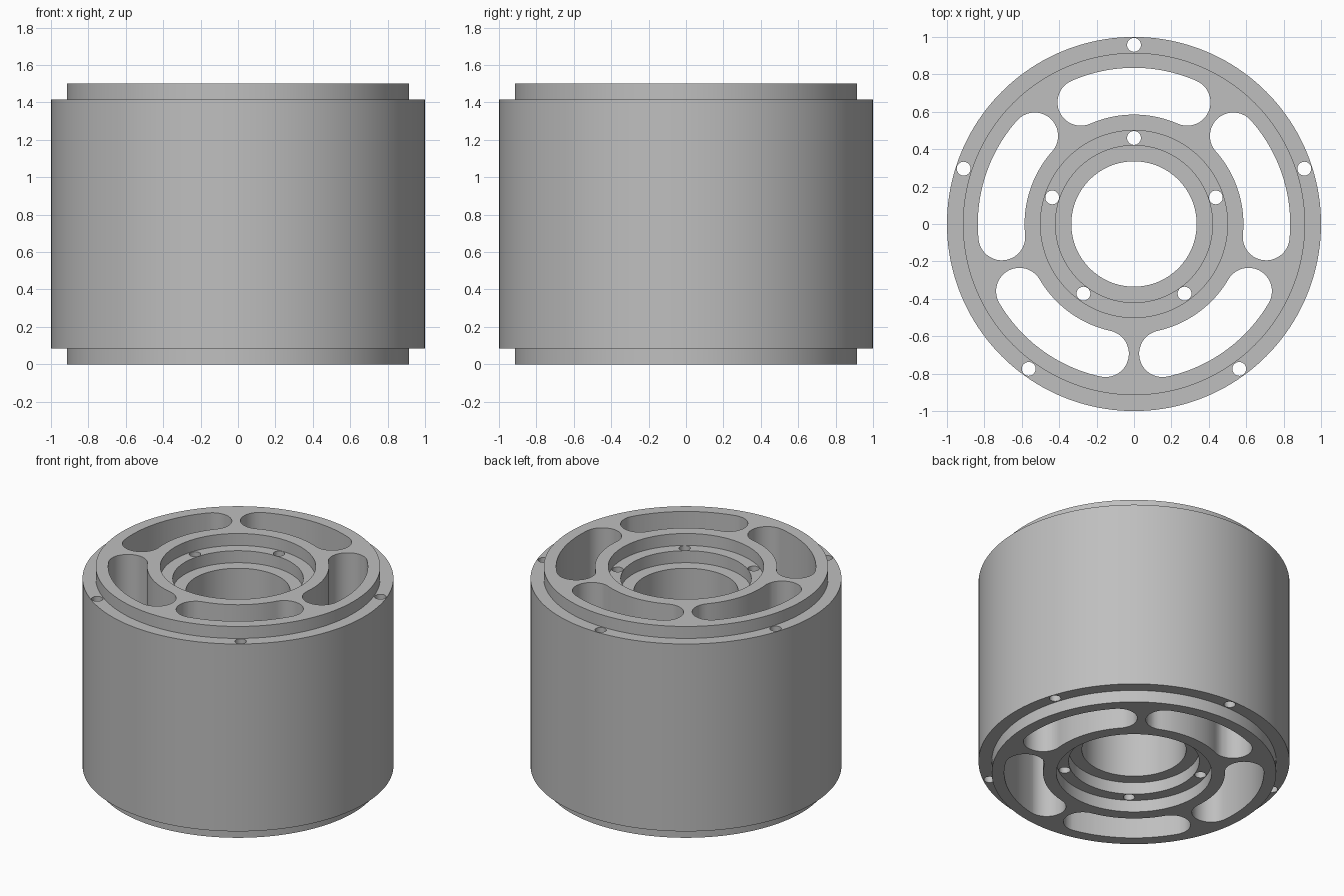
import bpy, bmesh, math
from math import cos, sin, radians, pi

if "Cube" in bpy.data.objects:
    bpy.data.objects.remove(bpy.data.objects["Cube"])

HEIGHT, STEP, SEGMENTS = 1.5, 0.085, 160
COUNT = 5  # repeats of slots and holes around the axis

metal = bpy.data.materials.new("grey metal")
metal.use_nodes = True
grey = (0.52, 0.52, 0.52, 1)
metal.diffuse_color = grey
metal.node_tree.nodes["Principled BSDF"].inputs["Base Color"].default_value = grey


def make_object(name, bm):
    bmesh.ops.recalc_face_normals(bm, faces=bm.faces)
    mesh = bpy.data.meshes.new(name)
    bm.to_mesh(mesh)
    bm.free()
    mesh.materials.append(metal)
    obj = bpy.data.objects.new(name, mesh)
    bpy.context.collection.objects.link(obj)
    return obj


def lathe(name, profile):
    """Revolve a closed (radius, z) profile around the z axis."""
    bm = bmesh.new()
    rings = [[bm.verts.new((r * cos(2 * pi * i / SEGMENTS), r * sin(2 * pi * i / SEGMENTS), z))
              for i in range(SEGMENTS)] for r, z in profile]
    for k, ring in enumerate(rings):
        after = rings[(k + 1) % len(rings)]
        for i in range(SEGMENTS):
            j = (i + 1) % SEGMENTS
            bm.faces.new((ring[i], ring[j], after[j], after[i]))
    return make_object(name, bm)


def arc(centre, radius, start, end, steps):
    return [(centre[0] + radius * cos(start + (end - start) * i / steps),
             centre[1] + radius * sin(start + (end - start) * i / steps))
            for i in range(steps + 1)]


def slot_outline(mid, middle=0.71, half_width=0.125, half_angle=radians(23.6)):
    """Curved slot with fully rounded ends."""
    a, b = mid - half_angle, mid + half_angle
    end_a = (middle * cos(a), middle * sin(a))
    end_b = (middle * cos(b), middle * sin(b))
    return (arc((0, 0), middle + half_width, a, b, 24)
            + arc(end_b, half_width, b, b + pi, 20)[1:-1]
            + arc((0, 0), middle - half_width, b, a, 24)
            + arc(end_a, half_width, a + pi, a + 2 * pi, 20)[1:-1])


def hole_outline(angle, distance, radius=0.037):
    return arc((distance * cos(angle), distance * sin(angle)), radius, 0, 2 * pi, 28)[:-1]


# Housing: stepped lips outside, two-stage counterbores inside, mirrored top to bottom
lower = [(0.335, 2 * STEP), (0.42, 2 * STEP), (0.42, STEP), (0.5, STEP), (0.5, 0),
         (0.915, 0), (0.915, STEP), (1.0, STEP)]
upper = [(r, HEIGHT - z) for r, z in reversed(lower)]
housing = lathe("housing", lower + upper)

# Through cutters: slots, inner bolt holes and rim bolt holes
bm = bmesh.new()
for k in range(COUNT):
    angle = pi / 2 + 2 * pi * k / COUNT
    for outline in (slot_outline(angle), hole_outline(angle, 0.46), hole_outline(angle, 0.9575)):
        face = bm.faces.new([bm.verts.new((x, y, -0.1)) for x, y in outline])
        result = bmesh.ops.extrude_face_region(bm, geom=[face], use_keep_orig=True)
        moved = [v for v in result["geom"] if isinstance(v, bmesh.types.BMVert)]
        bmesh.ops.translate(bm, verts=moved, vec=(0, 0, HEIGHT + 0.2))
cutter = make_object("through_cutter", bm)
cutter.hide_render = True

cut = housing.modifiers.new("through cuts", 'BOOLEAN')
cut.operation = 'DIFFERENCE'
cut.solver = 'EXACT'
cut.object = cutter

bpy.ops.object.select_all(action='DESELECT')
housing.select_set(True)
bpy.context.view_layer.objects.active = housing
bpy.ops.object.modifier_apply(modifier=cut.name)
bpy.data.objects.remove(cutter)
bpy.ops.object.shade_smooth_by_angle(angle=radians(30))
